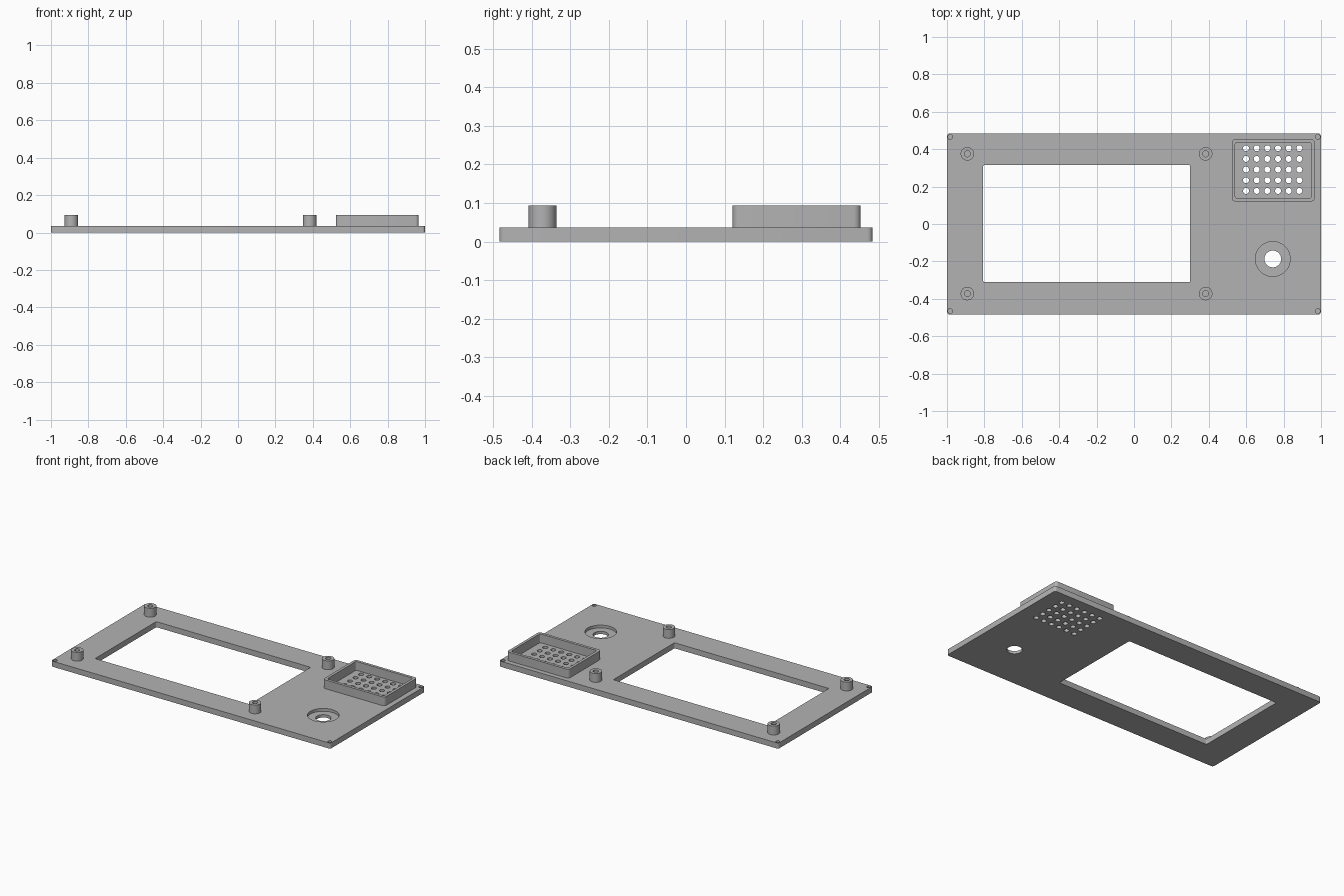
import bpy
import bmesh
from math import cos, sin, pi, radians

cube = bpy.data.objects.get("Cube")
if cube:
    bpy.data.objects.remove(cube, do_unlink=True)

grey = bpy.data.materials.new("matte grey")
grey.use_nodes = True
grey.diffuse_color = (0.45, 0.45, 0.45, 1)
grey.node_tree.nodes["Principled BSDF"].inputs["Base Color"].default_value = (0.45, 0.45, 0.45, 1)

TOP = 0.036      # upper face of the plate
RISE = 0.093     # top of the raised parts


def circle(x, y, r, n=32):
    return [(x + r * cos(2 * pi * i / n), y + r * sin(2 * pi * i / n)) for i in range(n)]


def rounded_rect(x0, x1, y0, y1, r, steps=5):
    centres = [(x1 - r, y1 - r), (x0 + r, y1 - r), (x0 + r, y0 + r), (x1 - r, y0 + r)]
    return [(cx + r * cos(pi / 2 * (q + i / steps)), cy + r * sin(pi / 2 * (q + i / steps)))
            for q, (cx, cy) in enumerate(centres) for i in range(steps + 1)]


def prisms(name, outlines, z0, z1):
    """One object made of upright prisms, one for each outline."""
    bm = bmesh.new()
    for outline in outlines:
        low = [bm.verts.new((x, y, z0)) for x, y in outline]
        high = [bm.verts.new((x, y, z1)) for x, y in outline]
        bm.faces.new(low[::-1])
        bm.faces.new(high)
        for i in range(len(low)):
            j = (i + 1) % len(low)
            bm.faces.new((low[i], low[j], high[j], high[i]))
    mesh = bpy.data.meshes.new(name)
    bm.to_mesh(mesh)
    bm.free()
    mesh.materials.append(grey)
    obj = bpy.data.objects.new(name, mesh)
    bpy.context.collection.objects.link(obj)
    return obj


def cut(obj, outlines, z0, z1):
    cutter = prisms("cutter", outlines, z0, z1)
    cutter.hide_render = True
    mod = obj.modifiers.new("cut", 'BOOLEAN')
    mod.operation = 'DIFFERENCE'
    mod.solver = 'EXACT'
    mod.object = cutter
    bpy.context.view_layer.objects.active = obj
    bpy.ops.object.modifier_apply(modifier=mod.name)
    bpy.data.objects.remove(cutter, do_unlink=True)


def finish(obj):
    bpy.ops.object.select_all(action='DESELECT')
    obj.select_set(True)
    bpy.context.view_layer.objects.active = obj
    bpy.ops.object.shade_smooth_by_angle(angle=radians(30))


# Face plate with the display window, speaker grille and knob hole
plate = prisms("face_plate", [rounded_rect(-1, 1, -0.484, 0.484, 0.014)], 0, TOP)
window = rounded_rect(-0.806, 0.3, -0.311, 0.315, 0.006)
grille = [circle(0.599 + 0.057 * i, 0.177 + 0.057 * j, 0.016, 20)
          for i in range(6) for j in range(5)]
knob = (0.742, -0.187)
cut(plate, [window, circle(*knob, 0.045)] + grille, -0.05, 0.1)

# Shallow knob recess and blind corner pockets
pockets = [[(sx * 0.983 + (x * 0.8), sy * 0.466 + y) for x, y in circle(0, 0, 0.014, 20)]
           for sx in (-1, 1) for sy in (-1, 1)]
cut(plate, [circle(*knob, 0.093, 48)] + pockets, TOP - 0.018, 0.1)
finish(plate)

# Speaker surround
surround = prisms("speaker_surround", [rounded_rect(0.523, 0.966, 0.121, 0.453, 0.018)],
                  TOP - 0.002, RISE)
cut(surround, [rounded_rect(0.541, 0.948, 0.139, 0.435, 0.01)], -0.05, 0.2)
finish(surround)

# Four hollow mounting posts
for side, x in (("right", -0.891), ("left", 0.383)):
    for end, y in (("front", -0.372), ("back", 0.375)):
        post = prisms(f"mounting_post_{end}_{side}", [circle(x, y, 0.036)], TOP - 0.002, RISE)
        cut(post, [circle(x, y, 0.016, 24)], TOP, 0.2)
        finish(post)
